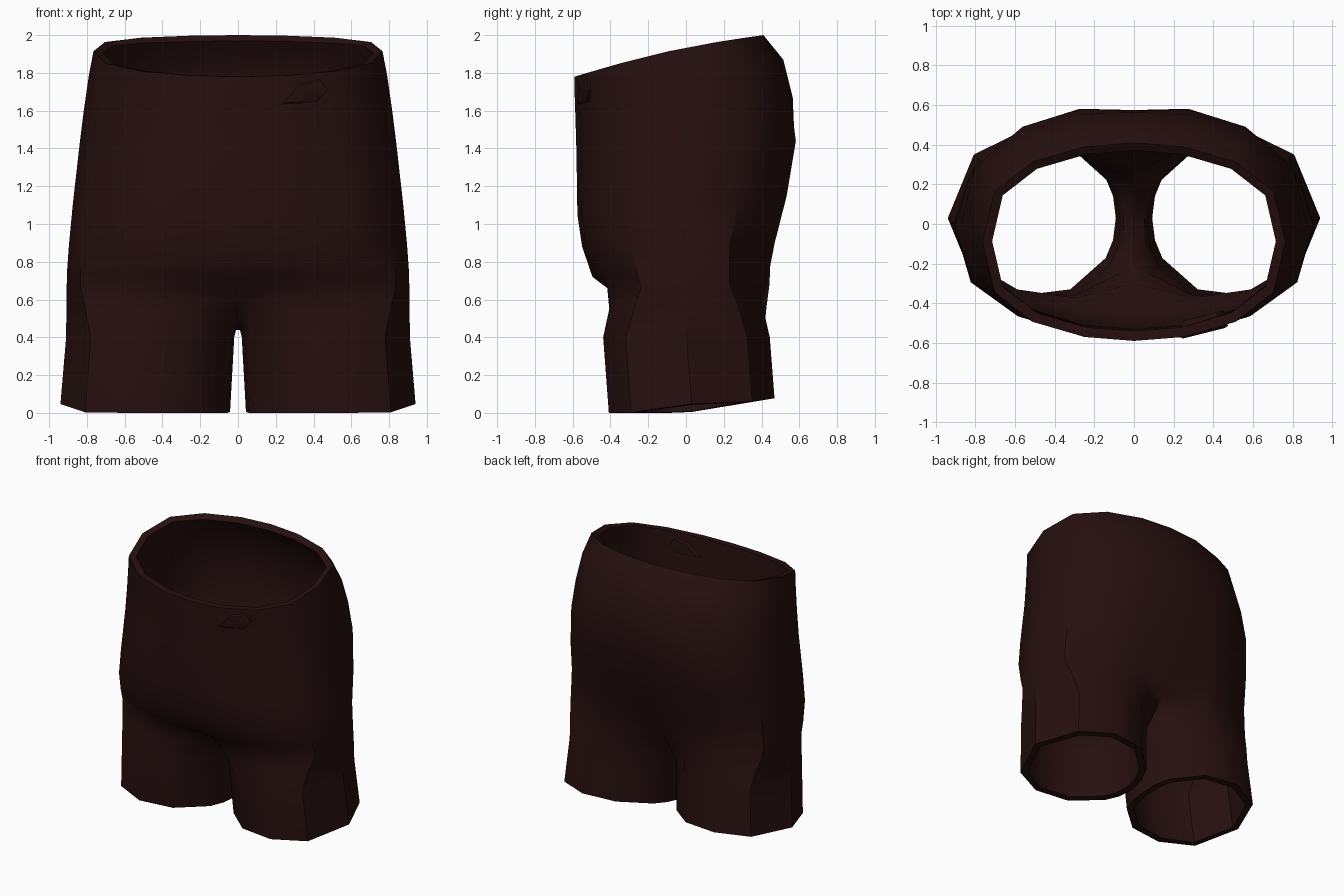
import bpy, bmesh
from math import sin, cos, pi, radians, copysign

cube = bpy.data.objects.get("Cube")
if cube:
    bpy.data.objects.remove(cube)

cloth = bpy.data.materials.new("dark maroon cloth")
color = (0.02, 0.005, 0.005, 1)
cloth.diffuse_color = color
cloth.use_nodes = True
shader = cloth.node_tree.nodes["Principled BSDF"]
shader.inputs["Base Color"].default_value = color
shader.inputs["Roughness"].default_value = 0.9


def power(v, e):
    return copysign(abs(v) ** e, v)


def make_object(name, bm):
    mesh = bpy.data.meshes.new(name)
    bm.to_mesh(mesh)
    bm.free()
    mesh.materials.append(cloth)
    obj = bpy.data.objects.new(name, mesh)
    bpy.context.collection.objects.link(obj)
    bpy.ops.object.select_all(action='DESELECT')
    obj.select_set(True)
    bpy.context.view_layer.objects.active = obj
    return obj


# Column angles from centre front round the side to centre back
TORSO_ANGLES = [0, 19, 42, 67, 90, 113, 138, 161, 180]
LEG_ANGLES = [-150, -115, -80, -45, 0, 45, 80, 115, 150, 165, 180, 195]
LAST = len(TORSO_ANGLES) - 1


def torso_ring(z_front, z_back, width, front, back, crease, arch=0):
    mid, depth = (front + back) / 2, (back - front) / 2
    ring = []
    for j, a in enumerate(map(radians, TORSO_ANGLES)):
        x = 0 if j in (0, LAST) else width * sin(a)
        y = mid - depth * power(cos(a), 0.72)
        t = (y - front) / (back - front)
        z = z_front + (z_back - z_front) * t + arch * sin(pi * t)
        ring.append([x, y - (crease if j == LAST else 0), z])
    return ring


def leg_ring(z, inner, outer, front, back, hem=False):
    ring = []
    for a in map(radians, LEG_ANGLES):
        x = (inner + outer) / 2 + (outer - inner) / 2 * cos(a)
        y = (front + back) / 2 + (back - front) / 2 * power(sin(a), 0.95)
        lift = 0.165 * max(0, y) + 0.3 * max(0, x - 0.8) if hem else 0
        ring.append([x, y, z + lift])
    return ring


# Half of the shorts: waist rings, a ring split by the crotch, then leg rings
rings = [torso_ring(*r) for r in (
    (1.78, 2.00, 0.765, -0.59, 0.41, 0, 0.025),
    (1.70, 1.87, 0.79, -0.59, 0.515, 0),
    (1.55, 1.67, 0.815, -0.585, 0.575, 0.01),
    (1.38, 1.44, 0.84, -0.58, 0.605, 0.03),
    (1.05, 1.15, 0.875, -0.575, 0.555, 0.04),
    (0.88, 0.90, 0.895, -0.55, 0.49, 0.06),
    (0.72, 0.78, 0.905, -0.495, 0.465, 0.09))]
# Groin fold: the front steps in under the last torso ring
crotch = torso_ring(0.66, 0.68, 0.907, -0.465, 0.46, 0)
crotch[0] = [0, -0.34, 0.63]
crotch[1][1] += 0.03
crotch[LAST] = [0, 0.31, 0.66]
crotch += [[0, 0.18, 0.52], [0, 0, 0.44], [0, -0.2, 0.49]]
fold = [[(p + q) / 2 for p, q in zip(a, b)] for a, b in
        zip(crotch, leg_ring(0.44, 0.02, 0.91, -0.435, 0.45))]
rings += [crotch, fold,
          leg_ring(0.40, 0.02, 0.91, -0.445, 0.45),
          leg_ring(0, 0.042, 0.94, -0.415, 0.475, hem=True)]

bm = bmesh.new()
rows = [[bm.verts.new(p) for p in ring] for ring in rings]
for up, low in zip(rows, rows[1:]):
    # Torso rings stay open on the mirror line, leg rings close
    count = len(up) if len(up) > LAST + 1 else LAST
    for j in range(count):
        k = (j + 1) % len(up)
        bm.faces.new((up[j], low[j], low[k], up[k]))
shorts = make_object("shorts", bm)
mirror = shorts.modifiers.new("mirror", 'MIRROR')
mirror.use_clip = True
mirror.merge_threshold = 0.002
wall = shorts.modifiers.new("wall", 'SOLIDIFY')
wall.thickness = 0.05
wall.offset = -1
for name in ("mirror", "wall"):
    bpy.ops.object.modifier_apply(modifier=name)
bpy.ops.object.shade_smooth_by_angle(angle=radians(40))

# Small waistband tab, flush on one side and standing out on the other
outline = [(0.22, 1.63), (0.42, 1.645), (0.475, 1.71), (0.43, 1.77), (0.32, 1.74)]
bm = bmesh.new()


def tab_layer(grow, depth):
    return [bm.verts.new((0.36 + (x - 0.36) * grow, -0.578 + 0.2 * (x - 0.22) + depth,
                          1.70 + (z - 1.70) * grow)) for x, z in outline]


layers = [tab_layer(0.8, 0), tab_layer(1, 0.012), tab_layer(0.8, 0.09)]
bm.faces.new(layers[0])
bm.faces.new(layers[-1][::-1])
for a, b in zip(layers, layers[1:]):
    for i in range(len(outline)):
        k = (i + 1) % len(outline)
        bm.faces.new((a[i], b[i], b[k], a[k]))
bmesh.ops.recalc_face_normals(bm, faces=bm.faces)
make_object("waist_tab", bm)
bpy.ops.object.shade_smooth_by_angle(angle=radians(40))
